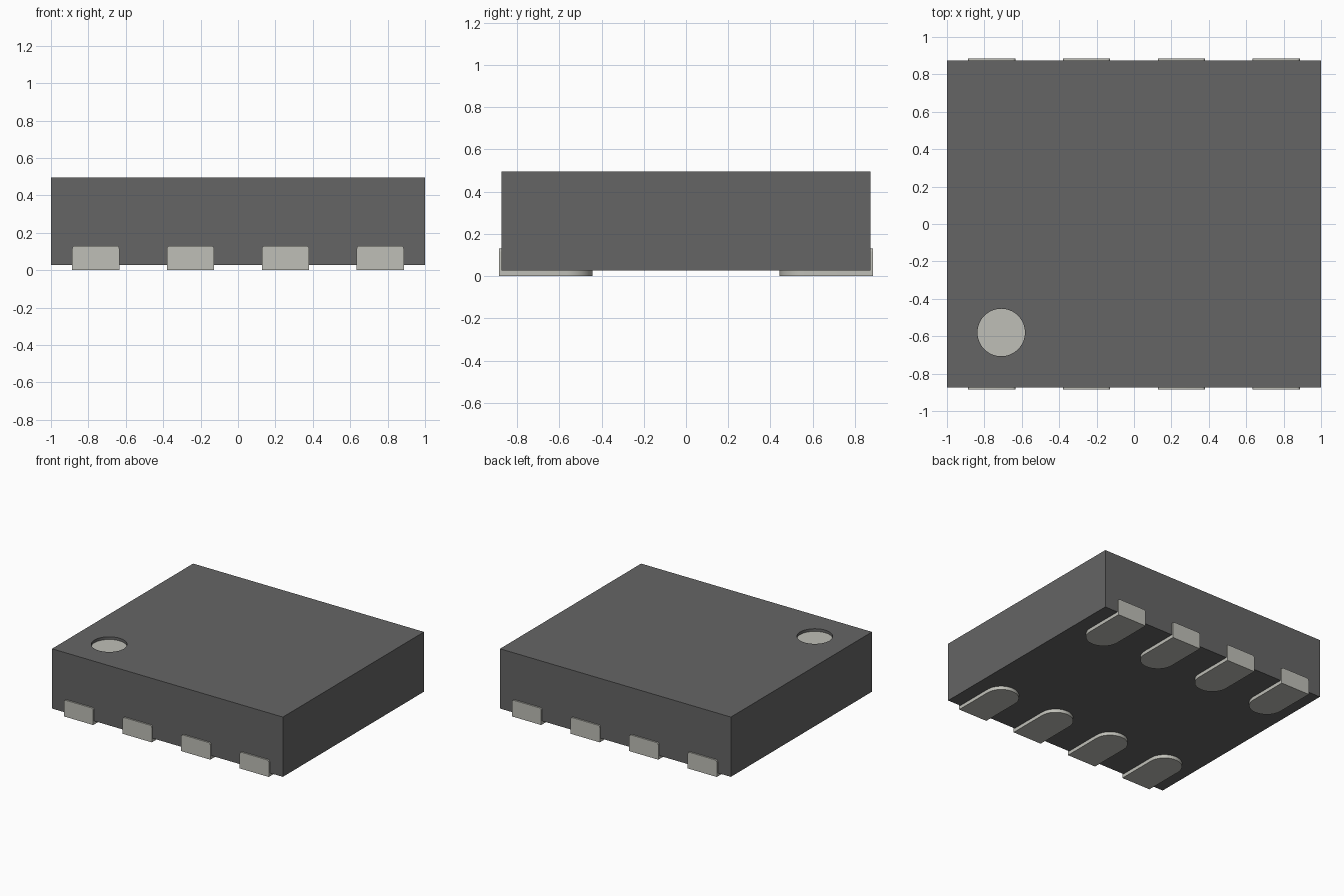
import bpy, bmesh
from math import sin, cos, pi

cube = bpy.data.objects.get("Cube")
if cube:
    bpy.data.objects.remove(cube, do_unlink=True)

BODY_Y, OUTER_Y, INNER_Y = 0.873, 0.885, 0.443
BASE_Z, TOP_Z = 0.027, 0.495
HALF_W = 0.126
PITCH = 0.507
MARK = (-0.71, -0.58)
MARK_R, MARK_DEPTH = 0.127, 0.025


def material(name, rgb):
    mat = bpy.data.materials.new(name)
    mat.use_nodes = True
    mat.diffuse_color = (*rgb, 1)
    mat.node_tree.nodes["Principled BSDF"].inputs["Base Color"].default_value = (*rgb, 1)
    return mat


dark = material("dark grey plastic", (0.13, 0.13, 0.13))
metal = material("pale tin", (0.52, 0.52, 0.475))


def prism(bm, outline, offset):
    """Add a closed outline extruded along the offset."""
    face = bm.faces.new([bm.verts.new(p) for p in outline])
    ext = bmesh.ops.extrude_face_region(bm, geom=[face])
    moved = [v for v in ext["geom"] if isinstance(v, bmesh.types.BMVert)]
    bmesh.ops.translate(bm, verts=moved, vec=offset)


def finish(bm, name, mat):
    bmesh.ops.recalc_face_normals(bm, faces=bm.faces)
    mesh = bpy.data.meshes.new(name)
    bm.to_mesh(mesh)
    bm.free()
    mesh.materials.append(mat)
    obj = bpy.data.objects.new(name, mesh)
    bpy.context.collection.objects.link(obj)
    return obj


def smooth(obj):
    bpy.ops.object.select_all(action='DESELECT')
    obj.select_set(True)
    bpy.context.view_layer.objects.active = obj
    bpy.ops.object.shade_smooth_by_angle(angle=pi / 6)


def disc(name, z, height, mat):
    bm = bmesh.new()
    ring = [(MARK[0] + MARK_R * cos(i * pi / 32), MARK[1] + MARK_R * sin(i * pi / 32), z)
            for i in range(64)]
    prism(bm, ring, (0, 0, height))
    return finish(bm, name, mat)


# Moulded body
bm = bmesh.new()
prism(bm, [(-1, -BODY_Y, BASE_Z), (1, -BODY_Y, BASE_Z), (1, BODY_Y, BASE_Z), (-1, BODY_Y, BASE_Z)],
      (0, 0, TOP_Z - BASE_Z))
body = finish(bm, "body", dark)

# Round recess in the top, with a pale floor
cutter = disc("recess_cutter", TOP_Z - MARK_DEPTH, 0.1, dark)
cutter.hide_render = True
cut = body.modifiers.new("recess", 'BOOLEAN')
cut.operation = 'DIFFERENCE'
cut.solver = 'EXACT'
cut.object = cutter
bpy.context.view_layer.objects.active = body
bpy.ops.object.modifier_apply(modifier=cut.name)
bpy.data.objects.remove(cutter, do_unlink=True)
smooth(body)
disc("corner_mark", TOP_Z - MARK_DEPTH, 0.004, metal)


# Terminals: a round-ended pad underneath and an upright end plate
def terminal(name, x, side):
    bm = bmesh.new()
    centre_y = INNER_Y + HALF_W
    arc = [(x + HALF_W * cos(i * pi / 24), side * (centre_y - HALF_W * sin(i * pi / 24)), 0)
           for i in range(25)]
    pad = arc + [(x - HALF_W, side * BODY_Y, 0), (x + HALF_W, side * BODY_Y, 0)]
    prism(bm, pad, (0, 0, BASE_Z))
    top, r = 0.13, 0.015
    plate = [(x - HALF_W, side * BODY_Y, 0), (x + HALF_W, side * BODY_Y, 0)]
    for sx, angles in ((1, range(5)), (-1, range(4, -1, -1))):
        plate += [(x + sx * (HALF_W - r + r * cos(i * pi / 8)), side * BODY_Y,
                   top - r + r * sin(i * pi / 8)) for i in angles]
    prism(bm, plate, (0, side * (OUTER_Y - BODY_Y), 0))
    smooth(finish(bm, name, metal))


for side, label in ((-1, "front"), (1, "back")):
    for i in range(4):
        terminal(f"{label}_terminal_{i + 1}", (i - 1.5) * PITCH, side)
